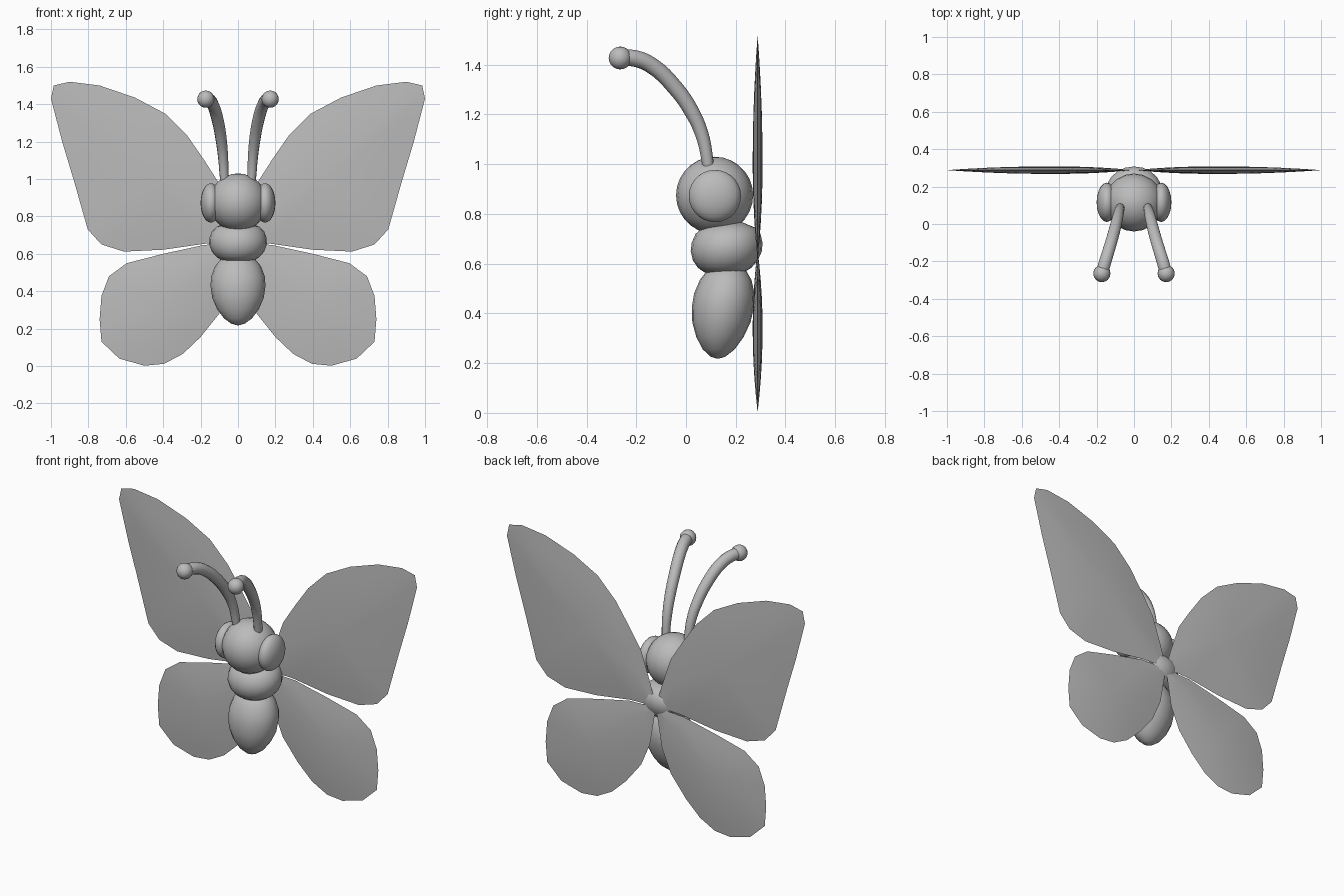
import bpy, bmesh, math
from mathutils import Vector

if "Cube" in bpy.data.objects:
    bpy.data.objects.remove(bpy.data.objects["Cube"])

grey = bpy.data.materials.new("soft grey")
grey.diffuse_color = (0.5, 0.5, 0.5, 1)
grey.use_nodes = True
grey.node_tree.nodes["Principled BSDF"].inputs["Base Color"].default_value = grey.diffuse_color


def finish(bm, name, angle=40):
    bmesh.ops.recalc_face_normals(bm, faces=bm.faces)
    me = bpy.data.meshes.new(name)
    bm.to_mesh(me)
    bm.free()
    me.materials.append(grey)
    ob = bpy.data.objects.new(name, me)
    bpy.context.collection.objects.link(ob)
    bpy.ops.object.select_all(action='DESELECT')
    ob.select_set(True)
    bpy.context.view_layer.objects.active = ob
    bpy.ops.object.shade_smooth_by_angle(angle=math.radians(angle))
    return ob


def ellipsoid(name, centre, radii, segs=20, rings=14):
    bm = bmesh.new()
    bmesh.ops.create_uvsphere(bm, u_segments=segs, v_segments=rings, radius=1)
    for v in bm.verts:
        v.co = Vector([c + r * a for c, r, a in zip(centre, radii, v.co)])
    return finish(bm, name)


def skin(bm, rings):
    """Join equally long rings of vertices with quads."""
    for a, b in zip(rings, rings[1:]):
        n = len(a)
        for i in range(n):
            bm.faces.new((a[i], a[(i + 1) % n], b[(i + 1) % n], b[i]))


def lathe(name, profile, depth, y0, z0, lean, n=20):
    """Turn (radius, z) pairs around z, flattened in y and leaning back."""
    bm = bmesh.new()
    rings = []
    for r, z in profile:
        rings.append([bm.verts.new((r * math.cos(t), y0 + depth * r * math.sin(t) + lean * (z - z0), z))
                      for t in (2 * math.pi * i / n for i in range(n))])
    skin(bm, rings)
    bm.faces.new(rings[0])
    bm.faces.new(rings[-1])
    return finish(bm, name)


def wing(name, outline, centre, side, y0=0.288, thick=0.02):
    """Thin lens shape: outline rings shrink to the centre on both faces."""
    bm = bmesh.new()
    c = Vector(centre)

    def ring(s, sign):
        out = []
        for p in outline:
            q = c + (Vector(p) - c) * s
            out.append(bm.verts.new((side * q.x, y0 + sign * thick * (1 - s * s), q.y)))
        return out

    rim = ring(1, 0)
    for sign in (-1, 1):
        rings = [rim] + [ring(s, sign) for s in (0.8, 0.6, 0.4, 0.2)]
        skin(bm, rings)
        tip = bm.verts.new((side * c.x, y0 + sign * thick, c.y))
        last = rings[-1]
        for i in range(len(last)):
            bm.faces.new((last[i], last[(i + 1) % len(last)], tip))
    return finish(bm, name, 9)


def antenna(name, side):
    """Curved tube that thickens toward the tip."""
    pts = [(0.07, 0.092, 0.96, 0.022), (0.075, 0.084, 1.03, 0.024), (0.08, 0.064, 1.12, 0.027),
           (0.09, 0.024, 1.21, 0.03), (0.107, -0.044, 1.308, 0.032),
           (0.135, -0.14, 1.398, 0.033), (0.155, -0.205, 1.425, 0.034), (0.172, -0.265, 1.428, 0.034)]
    cu = bpy.data.curves.new(name, 'CURVE')
    cu.dimensions = '3D'
    cu.bevel_depth = 1.0
    cu.bevel_resolution = 4
    cu.resolution_u = 4
    cu.use_fill_caps = True
    sp = cu.splines.new('BEZIER')
    sp.bezier_points.add(len(pts) - 1)
    for b, (x, y, z, r) in zip(sp.bezier_points, pts):
        b.co = (side * x, y, z)
        b.radius = r
        b.handle_left_type = b.handle_right_type = 'AUTO'
    cu.materials.append(grey)
    ob = bpy.data.objects.new(name, cu)
    bpy.context.collection.objects.link(ob)


# head, thorax and abdomen
ellipsoid("head", (0, 0.115, 0.875), (0.155, 0.155, 0.155))
thorax = [(0.085, 0.565), (0.115, 0.583), (0.14, 0.612), (0.154, 0.65), (0.153, 0.685),
          (0.14, 0.72), (0.115, 0.745), (0.06, 0.765)]
lathe("thorax", thorax, 0.93, 0.163, 0.66, 0.1)
abdomen = [(0.004, 0.218), (0.035, 0.226), (0.075, 0.255), (0.112, 0.305), (0.138, 0.365), (0.147, 0.43),
           (0.143, 0.48), (0.122, 0.535), (0.09, 0.575), (0.04, 0.6)]
lathe("abdomen", abdomen, 0.85, 0.149, 0.43, 0.1)

# wing outlines as (x, z)
upper = [(0, 0.66), (0.04, 0.8), (0.1, 0.975), (0.18, 1.1), (0.27, 1.23), (0.39, 1.35), (0.55, 1.435),
         (0.74, 1.5), (0.9, 1.52), (0.985, 1.5), (1.0, 1.43), (0.94, 1.2), (0.88, 1.0), (0.803, 0.73),
         (0.73, 0.65), (0.61, 0.612), (0.4, 0.622), (0.17, 0.655)]
lower = [(0, 0.655), (0.18, 0.648), (0.4, 0.6), (0.595, 0.55), (0.69, 0.48), (0.73, 0.375), (0.74, 0.25),
         (0.73, 0.13), (0.635, 0.04), (0.5, 0.002), (0.395, 0.012), (0.295, 0.065), (0.2, 0.155),
         (0.1, 0.28), (0.04, 0.42)]

# mirrored parts
for side, tag in ((-1, "left"), (1, "right")):
    ellipsoid(tag + "_eye", (side * 0.145, 0.116, 0.872), (0.055, 0.105, 0.105))
    antenna(tag + "_antenna", side)
    ellipsoid(tag + "_antenna_tip", (side * 0.172, -0.265, 1.427), (0.046, 0.046, 0.046), 16, 10)
    wing(tag + "_upper_wing", upper, (0.46, 1.0), side)
    wing(tag + "_lower_wing", lower, (0.41, 0.34), side)
